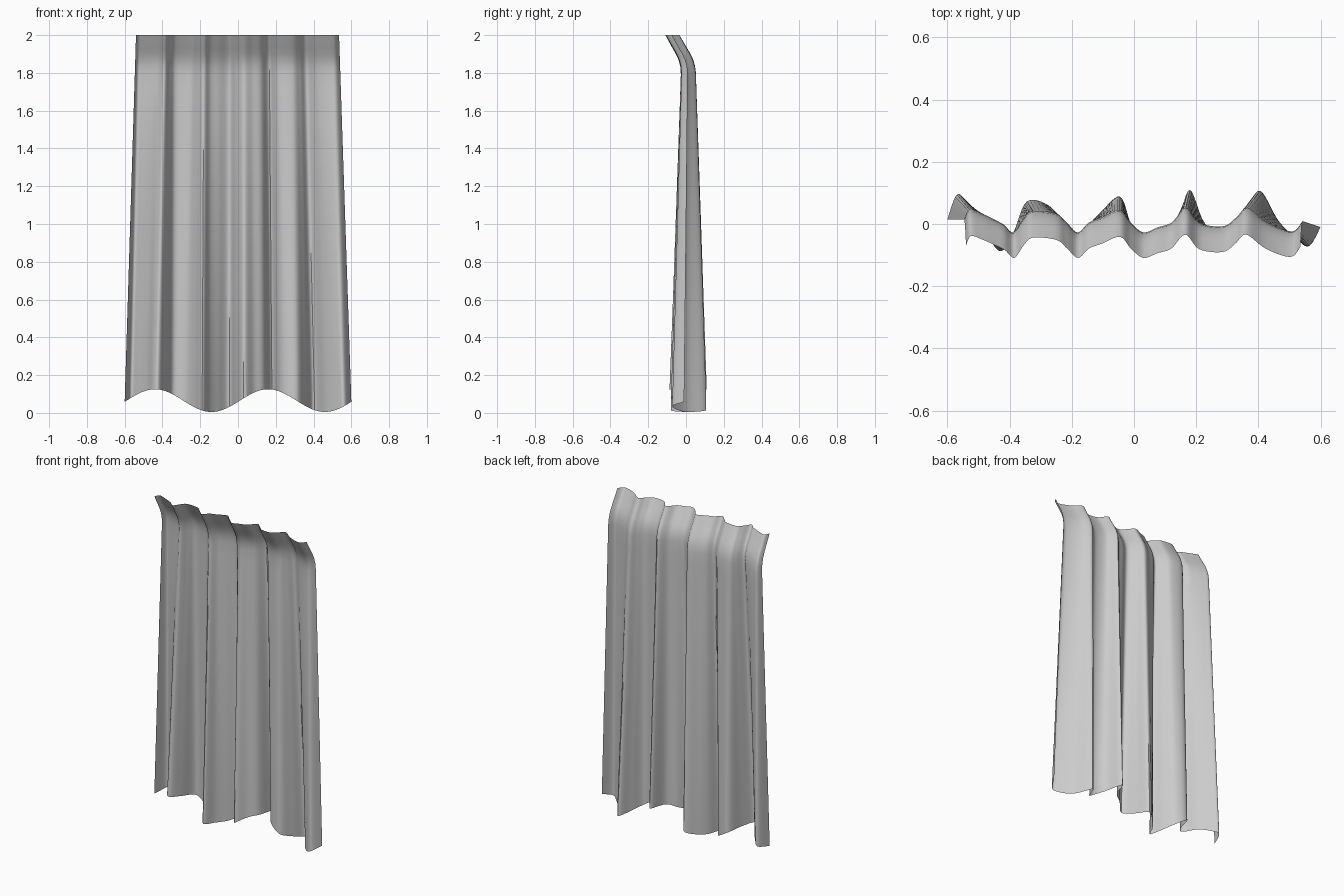
import bpy, math

# Fold control points: x, y at the shoulder line and x, y at the hem
FOLDS = [
    (-0.54, 0.015, -0.60, 0.015), (-0.525, 0.045, -0.57, 0.095),
    (-0.49, 0.035, -0.535, 0.068), (-0.445, 0.015, -0.485, 0.00),
    (-0.415, 0.00, -0.45, -0.075), (-0.385, -0.025, -0.42, -0.085),
    (-0.355, 0.015, -0.385, -0.02), (-0.325, 0.04, -0.345, 0.073),
    (-0.25, 0.033, -0.275, 0.06), (-0.215, 0.005, -0.23, 0.00),
    (-0.18, -0.025, -0.19, -0.08), (-0.145, 0.005, -0.15, -0.01),
    (-0.10, 0.022, -0.105, 0.04), (-0.045, 0.043, -0.045, 0.088),
    (-0.01, 0.005, -0.01, 0.00), (0.03, -0.025, 0.03, -0.08),
    (0.075, -0.01, 0.085, -0.03), (0.12, 0.005, 0.14, 0.01),
    (0.165, 0.05, 0.18, 0.112), (0.21, 0.003, 0.23, 0.00),
    (0.285, -0.006, 0.31, -0.03), (0.325, 0.02, 0.36, 0.04),
    (0.36, 0.05, 0.405, 0.107), (0.415, 0.01, 0.465, 0.01),
    (0.47, -0.015, 0.53, -0.055), (0.51, -0.02, 0.565, -0.07),
    (0.535, 0.01, 0.60, -0.01),
]
STEPS = 6


def spline(pts, steps):
    """Catmull-Rom curve through tuples of any length."""
    out = []
    for i in range(len(pts) - 1):
        a, b = pts[max(i - 1, 0)], pts[i]
        c, d = pts[i + 1], pts[min(i + 2, len(pts) - 1)]
        for k in range(steps):
            t = k / steps
            out.append(tuple(
                q + 0.5 * t * (r - p + t * (2*p - 5*q + 4*r - s + t * (3*(q - r) + s - p)))
                for p, q, r, s in zip(a, b, c, d)))
    return out + [pts[-1]]


def hem(x):
    return 0.065 + 0.06 * math.cos(2 * math.pi * (x - 0.16) / 0.6)


# Rows: height fraction above the hem, forward lean of the collar
ROWS = [(i / 20 * 0.9, 0) for i in range(20)] + [
    (0.895, 0.0), (0.915, -0.004), (0.932, -0.013), (0.948, -0.027),
    (0.964, -0.045), (0.982, -0.065), (1.0, -0.084)]

columns = spline(FOLDS, STEPS)
verts, faces = [], []
for f, lean in ROWS:
    for xt, yt, xb, yb in columns:
        z0 = hem(xb)
        z = z0 + (2.0 - z0) * f
        s = min(max(z - 0.06, 0) / 1.94, 1)
        verts.append((xb + (xt - xb) * s, yb + (yt - yb) * min(s / 0.93, 1) + lean, z))
n = len(columns)
for r in range(len(ROWS) - 1):
    for c in range(n - 1):
        a = r * n + c
        faces.append((a, a + 1, a + n + 1, a + n))

# Draped cloth sheet
mesh = bpy.data.meshes.new("draped_cloth")
mesh.from_pydata(verts, [], faces)
cloth = bpy.data.objects.new("draped_cloth", mesh)
bpy.context.collection.objects.link(cloth)
bpy.context.view_layer.objects.active = cloth
cloth.select_set(True)
bpy.ops.object.shade_smooth_by_angle(angle=math.radians(40))
